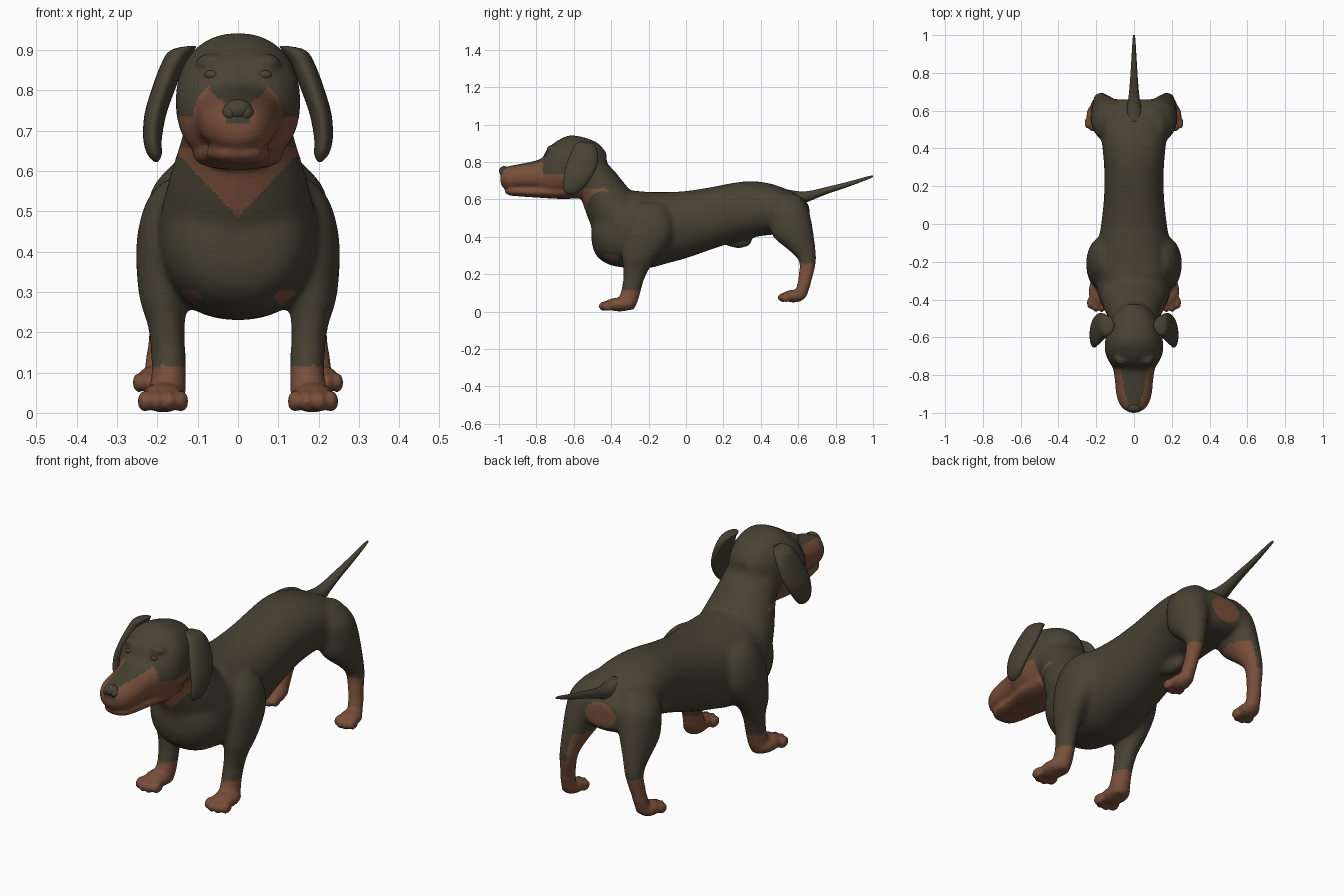
import bpy, bmesh, math
from mathutils import Vector, Matrix


def material(name, rgb):
    m = bpy.data.materials.new(name)
    m.diffuse_color = (*rgb, 1)
    return m


DARK = material("dark coat", (0.064, 0.055, 0.034))
TAN = material("tan markings", (0.19, 0.078, 0.043))
EYE = material("brown eye", (0.085, 0.05, 0.03))


def smooth_rows(rows, steps=4):
    """Catmull-Rom interpolation of section rows."""
    out = []
    for i in range(len(rows) - 1):
        p = [rows[max(i - 1, 0)], rows[i], rows[i + 1], rows[min(i + 2, len(rows) - 1)]]
        for s in range(steps):
            t = s / steps
            out.append([0.5 * (2 * b + (c - a) * t + (2 * a - 5 * b + 4 * c - d) * t * t
                               + (3 * b - a - 3 * c + d) * t ** 3) for a, b, c, d in zip(*p)])
    return out + [list(rows[-1])]


def loft(bm, rows, v, power=2.0, sides=32, mirror=1):
    """Closed tube; rows are (x, y, z, half width in x, half size along v)."""
    v, rings = Vector(v).normalized(), []
    for x, y, z, a, b in smooth_rows(rows):
        ring = []
        for k in range(sides):
            t = 2 * math.pi * k / sides
            c, s = math.cos(t), math.sin(t)
            e = 2 / power
            u = math.copysign(abs(c) ** e, c) * max(a, 0.002)
            w = math.copysign(abs(s) ** e, s) * max(b, 0.002)
            ring.append(bm.verts.new(Vector((mirror * (x + u), y, z)) + v * w))
        rings.append(ring)
    for r, q in zip(rings, rings[1:]):
        for k in range(sides):
            bm.faces.new((r[k], r[(k + 1) % sides], q[(k + 1) % sides], q[k]))
    bm.faces.new(rings[0][::-1])
    bm.faces.new(rings[-1])


def ball(bm, centre, radii):
    m = Matrix.Translation(centre) @ Matrix.Diagonal((*radii, 1))
    bmesh.ops.create_uvsphere(bm, u_segments=24, v_segments=16, radius=1, matrix=m)


def finish(bm, name, *mats):
    bmesh.ops.recalc_face_normals(bm, faces=bm.faces[:])
    me = bpy.data.meshes.new(name)
    bm.to_mesh(me)
    bm.free()
    ob = bpy.data.objects.new(name, me)
    bpy.context.collection.objects.link(ob)
    for m in mats:
        me.materials.append(m)
    me.shade_smooth()
    return ob


def bake(ob):
    """Apply all modifiers."""
    dg = bpy.context.evaluated_depsgraph_get()
    me = bpy.data.meshes.new_from_object(ob.evaluated_get(dg))
    ob.modifiers.clear()
    ob.data = me


def spans(rows):
    """(y, top, bottom, half width) to loft rows."""
    return [(0, y, (t + b) / 2, w, (t - b) / 2) for y, t, b, w in rows]


bm = bmesh.new()
# torso
loft(bm, spans([(-.505, .47, .37, .06), (-.48, .54, .30, .13), (-.41, .61, .25, .18),
                (-.30, .645, .232, .20), (-.20, .64, .232, .205), (-.10, .64, .258, .19),
                (0, .645, .285, .174), (.13, .665, .33, .16), (.25, .688, .37, .157),
                (.35, .698, .395, .162), (.45, .685, .41, .172), (.55, .65, .415, .172),
                (.62, .61, .42, .15), (.66, .565, .45, .11)]), (0, 0, 1), 2.2)
# neck
loft(bm, [(0, -.56, .79, .12, .10), (0, -.475, .685, .138, .115), (0, -.415, .58, .17, .135),
          (0, -.33, .46, .20, .17)], (0, .81, .58))
# skull and upper muzzle
loft(bm, spans([(-.425, .85, .73, .05), (-.47, .90, .67, .10), (-.54, .93, .63, .135),
                (-.62, .942, .61, .153), (-.68, .918, .61, .152), (-.72, .89, .612, .137),
                (-.745, .865, .62, .122), (-.77, .822, .632, .110), (-.82, .803, .645, .102),
                (-.90, .787, .648, .094), (-.95, .777, .65, .078), (-.98, .765, .665, .055),
                (-.992, .745, .69, .03)]), (0, 0, 1), 2.2)
# lower jaw
loft(bm, spans([(-.56, .69, .605, .10), (-.68, .68, .603, .112), (-.80, .67, .61, .088),
                (-.90, .67, .617, .076), (-.945, .665, .622, .058), (-.967, .655, .635, .03)]),
     (0, 0, 1), 2.3)
# sheath
ball(bm, (0, .28, .375), (.035, .075, .037))

for s in (-1, 1):
    # brows
    ball(bm, (s * .065, -.71, .868), (.04, .036, .024))
    # front leg
    loft(bm, [(.13, -.19, .58, .05, .07), (.15, -.19, .53, .075, .11), (.163, -.20, .45, .086, .135),
              (.17, -.215, .37, .083, .13), (.184, -.25, .28, .06, .092), (.178, -.268, .22, .047, .068),
              (.173, -.285, .15, .043, .054), (.172, -.297, .10, .042, .052),
              (.175, -.315, .05, .045, .055), (.178, -.325, .01, .04, .045)], (0, 1, 0), mirror=s)
    ball(bm, (s * .185, -.355, .038), (.055, .085, .037))
    # hind leg
    loft(bm, [(.10, .52, .63, .05, .08), (.125, .54, .56, .087, .11), (.14, .557, .48, .088, .115),
              (.155, .575, .40, .074, .11), (.168, .62, .33, .053, .074), (.176, .65, .27, .041, .047),
              (.186, .642, .20, .035, .041), (.196, .626, .13, .033, .035),
              (.20, .608, .075, .035, .034)], (0, 1, 0), mirror=s)
    ball(bm, (s * .205, .575, .083), (.047, .062, .034))
    # toes
    for i, dx in enumerate((-.045, -.016, .016, .045)):
        lead = .016 if i in (1, 2) else 0
        ball(bm, (s * (.186 + dx), -.418 - lead, .029), (.018, .034, .027))
        ball(bm, (s * (.208 + dx * .85), .535 - lead, .075), (.0155, .03, .025))

dog = finish(bm, "dog_body")
rm = dog.modifiers.new("blend", 'REMESH')
rm.mode = 'VOXEL'
rm.voxel_size = 0.0085
bake(dog)

# soften the trunk strongly, the head and paws only a little
soft = dog.vertex_groups.new(name="trunk")
soft.add([v.index for v in dog.data.vertices
          if v.co.z > .15 and v.co.y > -.52 and not (v.co.z > .7 and v.co.y < -.46)], 1, 'REPLACE')
for group, count in (("trunk", 24), ("", 4)):
    sm = dog.modifiers.new("soften", 'SMOOTH')
    sm.factor, sm.iterations, sm.vertex_group = 0.5, count, group
bake(dog)


def is_tan(c, n):
    ax, y, z = abs(c.x), c.y, c.z
    if y < -.56 and z > .59:                       # muzzle and cheeks
        if y < -.765:
            return z < .715 or (ax > .035 + .2 * (y + .95) and z < .81)
        return z < .738
    if y < -.4 and .485 < z < .66 and n.y < .1:    # throat
        return ax < (z - .485) * .95
    if y < -.36 and z > .2:                        # chest spots
        return ((ax - .12) / .028) ** 2 + ((z - .285) / .022) ** 2 < 1
    if y < 0:                                      # front paws
        return z < .118
    if y > .4 and z < .255:                        # hind feet
        return True
    if y > .5 and z < .39 and n.x * c.x < 0 and abs(n.x) > .4:   # inner thighs
        return True
    return y > .57 and n.y > .3 and (ax / .08) ** 2 + ((z - .51) / .06) ** 2 < 1


dog.data.materials.clear()
dog.data.materials.append(DARK)
dog.data.materials.append(TAN)
for p in dog.data.polygons:
    p.material_index = int(is_tan(p.center, p.normal))
dog.data.shade_smooth()

# tail
bm = bmesh.new()
loft(bm, [(0, .55, .62, .04, .035), (0, .62, .612, .037, .032), (0, .68, .625, .028, .024),
          (0, .76, .65, .021, .018), (0, .87, .682, .014, .013), (0, .97, .715, .008, .008),
          (0, 1.0, .724, .004, .004)], (0, -.3, .95), sides=20)
finish(bm, "tail", DARK)

# nose with nostrils' lobes
bm = bmesh.new()
ball(bm, (0, -.972, .752), (.036, .028, .026))
for s in (-1, 1):
    ball(bm, (s * .02, -.975, .744), (.02, .022, .019))
finish(bm, "nose", DARK)

for s, side in ((-1, "right"), (1, "left")):
    # hanging ear
    bm = bmesh.new()
    loft(bm, [(.115, -.535, .908, .012, .025), (.14, -.538, .897, .03, .05), (.163, -.54, .86, .03, .067),
              (.186, -.553, .80, .029, .08), (.205, -.573, .74, .027, .077), (.212, -.595, .68, .023, .06),
              (.207, -.613, .642, .018, .04), (.203, -.622, .624, .006, .014)],
         (0, 1, -.1), sides=28, mirror=s)
    finish(bm, side + "_ear", DARK)
    # eye
    bm = bmesh.new()
    ball(bm, (s * .066, -.742, .838), (.018, .014, .012))
    finish(bm, side + "_eye", EYE)
